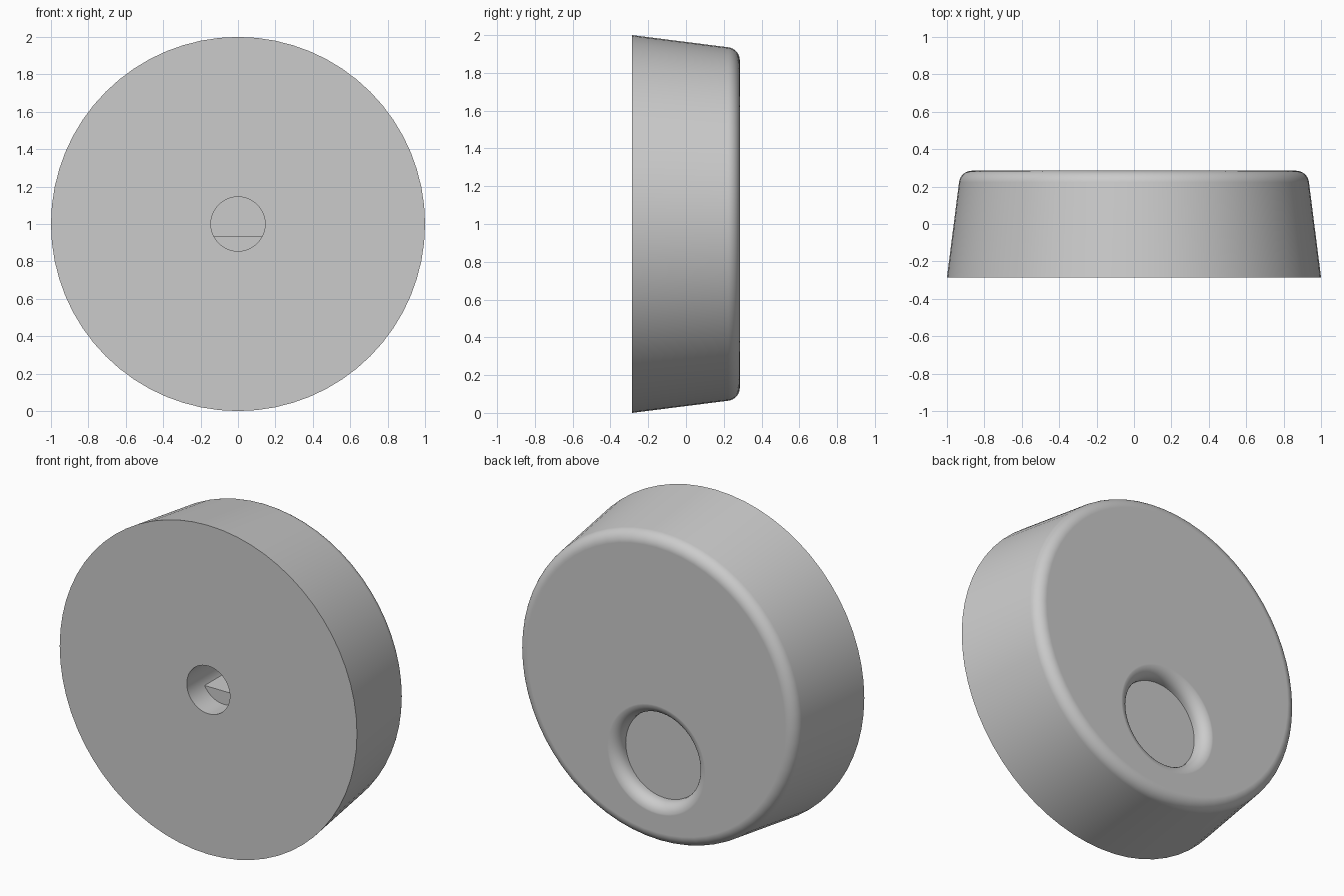
import bpy, bmesh, math

cube = bpy.data.objects.get("Cube")
if cube:
    bpy.data.objects.remove(cube, do_unlink=True)

SIDES = 64
HALF = 0.285          # half the knob's thickness
CENTRE_Z = 1.0

grey = bpy.data.materials.new("plain grey")
grey.use_nodes = True
COLOUR = (0.6, 0.6, 0.6, 1)
grey.diffuse_color = COLOUR
grey.node_tree.nodes["Principled BSDF"].inputs["Base Color"].default_value = COLOUR


def arc(cx, cy, radius, start, end, steps=8):
    """Points of an arc, angles in degrees."""
    angles = [math.radians(start + (end - start) * i / steps) for i in range(steps + 1)]
    return [(cx + radius * math.cos(a), cy + radius * math.sin(a)) for a in angles]


def revolve(name, profile, z, clip_above=None):
    """Solid of revolution round the y direction from (radius, y) points."""
    bm = bmesh.new()
    turns = [math.tau * i / SIDES for i in range(SIDES)]
    rings = [[bm.verts.new((r * math.sin(t), y, z + r * math.cos(t))) for t in turns]
             for r, y in profile]
    for a, b in zip(rings, rings[1:]):
        for i in range(SIDES):
            j = (i + 1) % SIDES
            bm.faces.new((a[i], a[j], b[j], b[i]))
    bm.faces.new(rings[0])
    bm.faces.new(rings[-1])
    if clip_above is not None:
        cut = bmesh.ops.bisect_plane(bm, geom=bm.verts[:] + bm.edges[:] + bm.faces[:],
                                     plane_co=(0, 0, clip_above), plane_no=(0, 0, 1),
                                     clear_outer=True)
        rim = [e for e in cut["geom_cut"] if isinstance(e, bmesh.types.BMEdge)]
        bmesh.ops.contextual_create(bm, geom=rim)
    bmesh.ops.recalc_face_normals(bm, faces=bm.faces[:])
    mesh = bpy.data.meshes.new(name)
    bm.to_mesh(mesh)
    bm.free()
    mesh.materials.append(grey)
    obj = bpy.data.objects.new(name, mesh)
    bpy.context.collection.objects.link(obj)
    return obj


def activate(obj):
    bpy.ops.object.select_all(action='DESELECT')
    obj.select_set(True)
    bpy.context.view_layer.objects.active = obj


def carve(obj, cutter):
    mod = obj.modifiers.new("carve", 'BOOLEAN')
    mod.operation = 'DIFFERENCE'
    mod.solver = 'EXACT'
    mod.object = cutter
    activate(obj)
    bpy.ops.object.modifier_apply(modifier=mod.name)
    bpy.data.objects.remove(cutter, do_unlink=True)


# Tapered knob body with a rounded rim at the back
ROUND = 0.07
body = revolve("knob_body",
               [(1.0, -HALF)] + arc(0.866, HALF - ROUND, ROUND, 7, 90), CENTRE_Z)

# Round finger dimple with a soft lip, low on the back face
LIP, OUTER, DEPTH = 0.07, 0.335, 0.085
top = HALF + 0.0005
dimple = [(OUTER - LIP, top - DEPTH)] + arc(OUTER, top - LIP, LIP, 180, 90)
dimple.append((OUTER, top + 0.05))
carve(body, revolve("dimple_cutter", dimple, 0.575))

# Shaft bore in the middle of the front face
BORE, BORE_END = 0.145, 0.15
carve(body, revolve("bore_cutter", [(BORE, -HALF - 0.1), (BORE, BORE_END)], CENTRE_Z))

# Flat key filling the lower part of the bore, set back from the front
key = revolve("shaft_key", [(BORE + 0.003, -HALF + 0.15), (BORE + 0.003, BORE_END + 0.003)],
              CENTRE_Z, clip_above=0.935)

for part in (body, key):
    activate(part)
    bpy.ops.object.shade_smooth_by_angle(angle=math.radians(30))
    weighted = part.modifiers.new("even shading", 'WEIGHTED_NORMAL')
    weighted.keep_sharp = True
